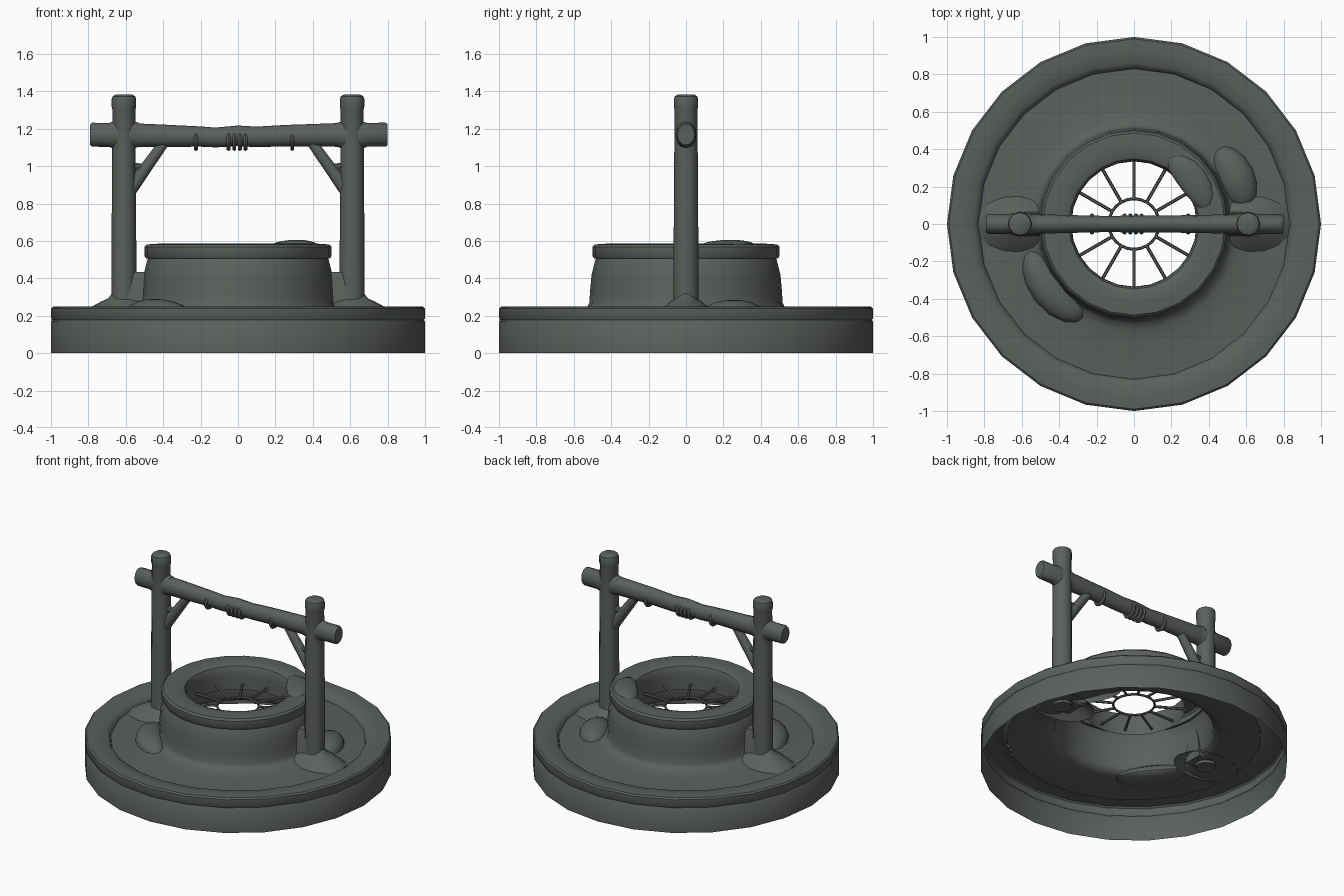
import bpy, bmesh, math
from mathutils import Vector

if "Cube" in bpy.data.objects:
    bpy.data.objects.remove(bpy.data.objects["Cube"])

stone = bpy.data.materials.new("dark grey green stone")
stone.diffuse_color = (0.105, 0.118, 0.108, 1)
stone.use_nodes = True
stone.node_tree.nodes["Principled BSDF"].inputs["Base Color"].default_value = stone.diffuse_color


def finish(name, bm, angle=40, normals=True):
    if normals:
        bmesh.ops.recalc_face_normals(bm, faces=bm.faces)
    me = bpy.data.meshes.new(name)
    bm.to_mesh(me)
    bm.free()
    me.materials.append(stone)
    me.shade_smooth()
    me.set_sharp_from_angle(angle=math.radians(angle))
    ob = bpy.data.objects.new(name, me)
    bpy.context.collection.objects.link(ob)
    return ob


def skin(bm, rings, cap=True):
    vr = [[bm.verts.new(p) for p in r] for r in rings]
    n = len(vr[0])
    for a, b in zip(vr, vr[1:]):
        for i in range(n):
            bm.faces.new((a[i], a[(i + 1) % n], b[(i + 1) % n], b[i]))
    if cap:
        bm.faces.new(vr[0][::-1])
        bm.faces.new(vr[-1])


def lathe(name, prof, n, x=0, cap=False, angle=40, ysc=1.0):
    bm = bmesh.new()
    t = math.tau / n
    skin(bm, [[(x + r * math.cos(i * t), ysc * r * math.sin(i * t), z) for i in range(n)]
              for r, z in prof], cap)
    return finish(name, bm, angle, normals=cap)


def tube(bm, pts, n=10):
    """Round bar through (position, radius) points lying in one vertical plane."""
    ps = [Vector(p) for p, r in pts]
    rings = []
    for k, (p, r) in enumerate(pts):
        d = (ps[min(k + 1, len(ps) - 1)] - ps[max(k - 1, 0)]).normalized()
        side = d.cross(Vector((0, 0, 1))).normalized()
        up = side.cross(d)
        rings.append([ps[k] + r * (math.cos(i * math.tau / n) * side + math.sin(i * math.tau / n) * up)
                      for i in range(n)])
    skin(bm, rings)


def ring(bm, centre, R, r, axis, n=16, m=6):
    """Torus around the x or z axis."""
    vs = []
    for i in range(n):
        a = i * math.tau / n
        row = []
        for j in range(m):
            b = j * math.tau / m
            q, h = R + r * math.cos(b), r * math.sin(b)
            p = (q * math.cos(a), q * math.sin(a), h)
            if axis == 'x':
                p = (p[2], p[0], p[1])
            row.append(bm.verts.new(Vector(p) + Vector(centre)))
        vs.append(row)
    for i in range(n):
        for j in range(m):
            a, b = vs[i], vs[(i + 1) % n]
            bm.faces.new((a[j], b[j], b[(j + 1) % m], a[(j + 1) % m]))


def patch(name, R, width, mid, half, z, height):
    """Soft mound bent around the well."""
    bm = bmesh.new()
    bmesh.ops.create_uvsphere(bm, u_segments=16, v_segments=10, radius=1)
    bmesh.ops.delete(bm, geom=[v for v in bm.verts if v.co.z < -0.05], context='VERTS')
    for v in bm.verts:
        r, a = R + v.co.x * width, math.radians(mid + v.co.y * half)
        v.co = (r * math.cos(a), r * math.sin(a), z + v.co.z * height)
    finish(name, bm, 60, normals=False)


# Base: hollow drum and flat kerb, open underneath
lathe("base_wall", [(1, 0), (1, .168), (.992, .178)], 24)
lathe("base_kerb", [(.992, .175), (1, .188), (1, .238), (.99, .248), (.93, .25),
                    (.86, .24), (.838, .225), (.83, .205)], 24)

# Dished ground flowing up into the well wall
lathe("ground_and_well_wall", [(.83, .208), (.74, .212), (.64, .218), (.57, .228), (.53, .243),
                               (.517, .27), (.513, .33), (.505, .42), (.485, .50), (.475, .515)],
      24, angle=80)

# Rounded well lip with a short inner lining
lathe("well_lip", [(.47, .505), (.49, .505), (.5, .52), (.5, .568), (.487, .581), (.43, .585),
                   (.375, .583), (.348, .572), (.337, .55), (.335, .51), (.335, .41)], 24)

# Grate: twelve spokes around a small ring
bm = bmesh.new()
G = .445
ring(bm, (0, 0, G), .135, .008, 'z', 24)
for i in range(12):
    a = i * math.tau / 12
    d = Vector((math.cos(a), math.sin(a), 0))
    tube(bm, [(d * .135 + Vector((0, 0, G)), .009), (d * .345 + Vector((0, 0, G)), .009)], 6)
finish("well_grate", bm)

# Posts, foot mounds, braces
for s, side in ((-1, "left"), (1, "right")):
    lathe(side + "_post", [(.067, .2), (.066, .6), (.063, 1.05), (.061, 1.30), (.065, 1.315),
                           (.065, 1.358), (.06, 1.373), (.045, 1.382)], 12, .61 * s, True)
    lathe(side + "_post_foot", [(.24, .205), (.17, .25), (.12, .277), (.085, .292), (.064, .32)],
          16, .61 * s, angle=80, ysc=.68)
    bm = bmesh.new()
    skin(bm, [[(s * x, y * w, z) for x, y in ((.497, -1), (.60, -1), (.60, 1), (.497, 1))]
              for z, w in ((.22, .07), (.36, .055), (.435, .035))])
    finish(side + "_post_wedge", bm)
    bm = bmesh.new()
    tube(bm, [((.585 * s, 0, .86), .038), ((.50 * s, 0, .98), .034), ((.385 * s, 0, 1.14), .028)], 10)
    tube(bm, [((.57 * s, 0, 1.0), .02), ((.50 * s, 0, .99), .02)], 8)
    finish(side + "_brace", bm)
    # collar where the beam passes through the post
    bm = bmesh.new()
    tube(bm, [((.53 * s, 0, 1.167), .064), ((.56 * s, 0, 1.167), .074),
              ((.66 * s, 0, 1.167), .074), ((.69 * s, 0, 1.167), .064)], 12)
    for v in bm.verts:
        v.co.y *= .75
    finish(side + "_beam_collar", bm)

# Sagging cross beam
bm = bmesh.new()
tube(bm, [((-.79, 0, 1.168), .055), ((-.78, 0, 1.168), .064), ((-.56, 0, 1.165), .064),
          ((-.4, 0, 1.162), .06), ((-.2, 0, 1.158), .054), ((-.12, 0, 1.153), .053),
          ((0, 0, 1.162), .055), ((.1, 0, 1.156), .055), ((.25, 0, 1.163), .057),
          ((.4, 0, 1.165), .06), ((.56, 0, 1.167), .064), ((.79, 0, 1.168), .064),
          ((.8, 0, 1.168), .055)], 12)
for v in bm.verts:
    v.co.y *= .82
finish("cross_beam", bm)

# Rope windings hanging round the underside of the beam
bm = bmesh.new()
for x in (-.225, -.05, -.02, .01, .04, .29):
    ring(bm, (x, 0, 1.138), .045, .012, 'x')
finish("rope_windings", bm)

# Soft mounds on the lip and ground
patch("lip_mound", .395, .08, 37, 26, .572, .034)
patch("right_ground_mound", .60, .10, 25, 17, .215, .07)
patch("left_ground_mound", .57, .10, 218, 24, .215, .075)
